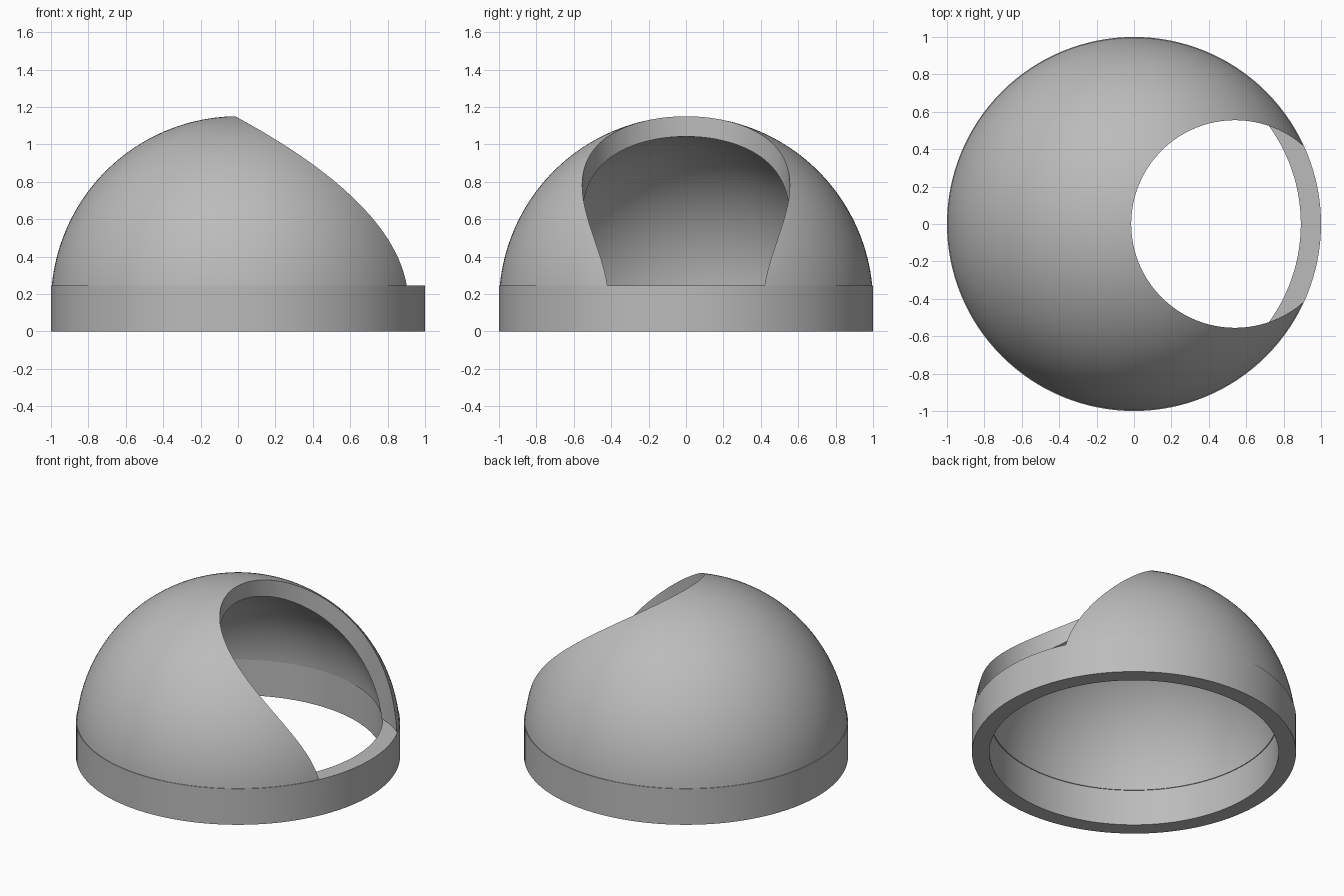
import bpy
import bmesh
from math import asin, cos, sin, pi, radians
from mathutils import Vector

default = bpy.data.objects.get("Cube")
if default:
    bpy.data.objects.remove(default, do_unlink=True)

OUTER, INNER = 1.0, 0.892      # shell radii
CENTRE_Z, RIM_Z = 0.15, 0.245  # sphere centre and top of the rim band
SEGMENTS, RINGS = 128, 40

grey = bpy.data.materials.new("grey")
grey.use_nodes = True
colour = (0.5, 0.5, 0.5, 1)
grey.diffuse_color = colour
grey.node_tree.nodes["Principled BSDF"].inputs["Base Color"].default_value = colour


def wall(radius):
    """Straight band followed by a spherical arc up to the pole."""
    start = asin((RIM_Z - CENTRE_Z) / radius)
    points = [Vector((radius, 0, 0)), Vector((radius, 0, RIM_Z))]
    for i in range(RINGS + 1):
        a = start + (pi / 2 - start) * i / RINGS
        points.append(Vector((radius * cos(a), 0, CENTRE_Z + radius * sin(a))))
    points[-1].x = 0
    return points


def add_object(name, bm):
    bmesh.ops.recalc_face_normals(bm, faces=bm.faces)
    mesh = bpy.data.meshes.new(name)
    bm.to_mesh(mesh)
    bm.free()
    mesh.materials.append(grey)
    obj = bpy.data.objects.new(name, mesh)
    bpy.context.collection.objects.link(obj)
    return obj


# Hollow dome with its rim band, turned around the z axis
bm = bmesh.new()
outer = [bm.verts.new(p) for p in wall(OUTER)]
inner = [bm.verts.new(p) for p in wall(INNER)]
edges = [bm.edges.new(pair) for side in (outer, inner) for pair in zip(side, side[1:])]
edges.append(bm.edges.new((outer[0], inner[0])))
bmesh.ops.spin(bm, geom=outer + inner + edges, cent=(0, 0, 0), axis=(0, 0, 1),
               angle=2 * pi, steps=SEGMENTS, use_merge=True)
bmesh.ops.remove_doubles(bm, verts=bm.verts, dist=0.0005)
dome = add_object("dome_shell", bm)

# Upright round cutter that opens the left side above the rim
bm = bmesh.new()
bmesh.ops.create_cone(bm, cap_ends=True, segments=SEGMENTS, radius1=0.555, radius2=0.555, depth=2)
bmesh.ops.translate(bm, verts=bm.verts, vec=(0.54, 0, RIM_Z + 1))
cutter = add_object("opening_cutter", bm)
cutter.hide_render = True

cut = dome.modifiers.new("opening", 'BOOLEAN')
cut.operation = 'DIFFERENCE'
cut.solver = 'EXACT'
cut.object = cutter
bpy.context.view_layer.objects.active = dome
dome.select_set(True)
bpy.ops.object.modifier_apply(modifier=cut.name)
bpy.data.objects.remove(cutter, do_unlink=True)
bpy.ops.object.select_all(action='DESELECT')
dome.select_set(True)
bpy.ops.object.shade_smooth_by_angle(angle=radians(30))
